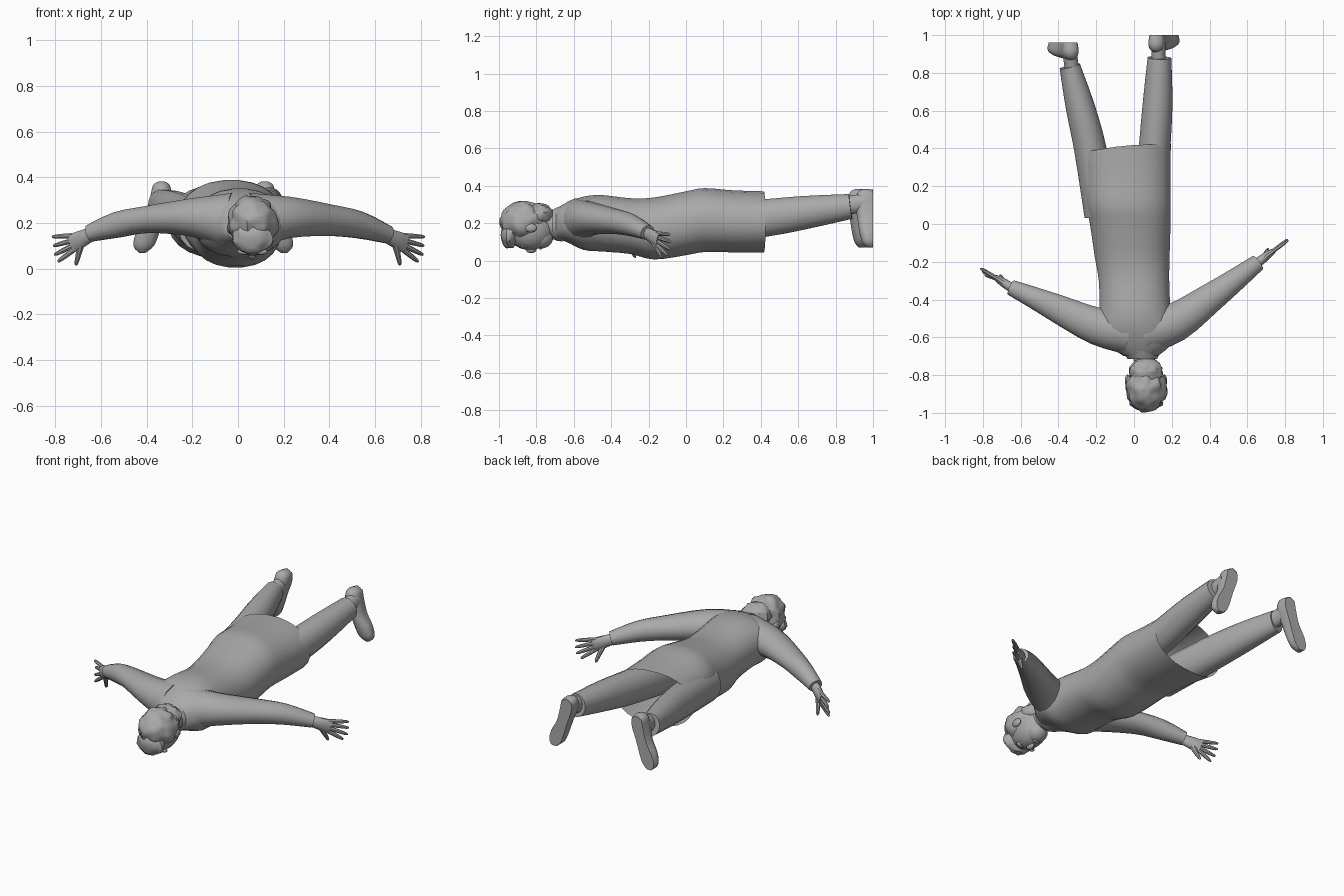
import bpy, bmesh, math
from mathutils import Vector, noise

if "Cube" in bpy.data.objects:
    bpy.data.objects.remove(bpy.data.objects["Cube"])

grey = bpy.data.materials.new("plain grey")
grey.diffuse_color = (0.4, 0.4, 0.4, 1)
grey.use_nodes = True
grey.node_tree.nodes["Principled BSDF"].inputs["Base Color"].default_value = grey.diffuse_color


def finish(name, bm, angle=40):
    bmesh.ops.recalc_face_normals(bm, faces=bm.faces)
    me = bpy.data.meshes.new(name)
    bm.to_mesh(me)
    bm.free()
    me.materials.append(grey)
    ob = bpy.data.objects.new(name, me)
    bpy.context.collection.objects.link(ob)
    bpy.ops.object.select_all(action='DESELECT')
    ob.select_set(True)
    bpy.context.view_layer.objects.active = ob
    bpy.ops.object.shade_smooth_by_angle(angle=math.radians(angle))
    return ob


def spline(rows, steps):
    """Smoothly interpolate section rows."""
    out = []
    for i in range(len(rows) - 1):
        p = [Vector(rows[min(max(j, 0), len(rows) - 1)]) for j in range(i - 1, i + 3)]
        for k in range(steps):
            t = k / steps
            out.append(p[1] + (p[2] - p[0]) * (t / 2)
                       + (p[0] * 2 - p[1] * 5 + p[2] * 4 - p[3]) * (t * t / 2)
                       + (p[1] * 3 - p[0] - p[2] * 3 + p[3]) * (t ** 3 / 2))
    return out + [Vector(rows[-1])]


def tube(rows, n=16, ref=(0, 0, 1), axis=None, steps=3, caps=(True, True), power=1.0):
    """Loft through sections (x, y, z, half width, half height)."""
    bm = bmesh.new()
    rows = spline(rows, steps)
    rings = []
    for i, r in enumerate(rows):
        c = Vector(r[:3])
        t = Vector(axis) if axis else (Vector(rows[min(i + 1, len(rows) - 1)][:3])
                                       - Vector(rows[max(i - 1, 0)][:3])).normalized()
        s = t.cross(Vector(ref)).normalized()
        u = s.cross(t)
        ring = []
        for k in range(n):
            a = 2 * math.pi * (k + 0.5) / n
            ca, sa = math.cos(a), math.sin(a)
            ring.append(bm.verts.new(c + s * (r[3] * math.copysign(abs(ca) ** power, ca))
                                     + u * (r[4] * math.copysign(abs(sa) ** power, sa))))
        rings.append(ring)
    for a, b in zip(rings, rings[1:]):
        for k in range(n):
            bm.faces.new((a[k], a[(k + 1) % n], b[(k + 1) % n], b[k]))
    if caps[0]:
        bm.faces.new(rings[0])
    if caps[1]:
        bm.faces.new(rings[-1])
    return bm


def ball(name, centre, radii, lump=0.0, u=20, v=14):
    bm = bmesh.new()
    bmesh.ops.create_uvsphere(bm, u_segments=u, v_segments=v, radius=1)
    for w in bm.verts:
        k = 1 + lump * noise.noise(w.co * 2.6)
        w.co = Vector(centre) + Vector([a * b * k for a, b in zip(w.co, radii)])
    return finish(name, bm)


# Long coat body, open at the hem, with a slit down each side
bm = tube([(.035, -.70, .195, .09, .08), (.03, -.64, .205, .165, .105),
           (.01, -.55, .20, .205, .143), (.005, -.45, .20, .19, .152),
           (0, -.30, .185, .188, .150), (-.01, -.17, .172, .20, .167),
           (-.02, 0, .20, .215, .172), (-.03, .10, .217, .226, .172),
           (-.04, .25, .21, .235, .167), (-.055, .40, .207, .252, .165)],
          n=24, axis=(0, 1, 0), caps=(True, False), power=.9)
slit = [f for f in bm.faces if len(f.verts) == 4 and f.calc_center_median().y > .1
        and abs(f.normal.x) > .9
        and max(v.co.z for v in f.verts) - min(v.co.z for v in f.verts) < .08
        and abs(f.calc_center_median().z - .21) < .012]
bmesh.ops.delete(bm, geom=slit, context='FACES')
for v in bm.verts:
    f = min(max((v.co.y - .2) / .2, 0), 1)
    v.co.y += f * (.1 * (v.co.x + .06) + .015 * (1 - abs(v.co.x + .055) / .25))
finish("coat_body", bm)

# Collar and neck
finish("collar", tube([(.045, -.715, .195, .078, .078), (.04, -.69, .195, .095, .09),
                       (.035, -.66, .20, .11, .098)], n=20, axis=(0, 1, 0), caps=(False, False)))
finish("neck", tube([(.06, -.82, .185, .06, .065), (.055, -.72, .19, .058, .068),
                     (.045, -.66, .19, .065, .07)], n=16, axis=(0, 1, 0)))

# Head: face, hair and features, looking down
ball("face", (.063, -.835, .165), (.09, .125, .108))
ball("jaw", (.062, -.775, .125), (.062, .065, .06))
ball("hair", (.065, -.872, .205), (.108, .122, .110), .16, 28, 20)
ball("hair_nape", (.062, -.785, .245), (.088, .075, .06), .16)
ball("fringe", (.063, -.945, .135), (.088, .045, .07), .16)
ball("nose", (.062, -.828, .062), (.017, .03, .022), 0, 10, 8)
ball("lips", (.062, -.778, .071), (.028, .012, .012), 0, 10, 8)
for s, side in ((-1, "left"), (1, "right")):
    ball(side + "_ear", (.063 + s * .098, -.83, .175), (.014, .034, .024), 0, 10, 8)
    ball(side + "_brow", (.063 + s * .036, -.872, .075), (.03, .012, .014), 0, 10, 8)
    ball(side + "_eye", (.063 + s * .036, -.855, .08), (.016, .012, .012), 0, 10, 8)

# Sleeves
finish("right_sleeve", tube([(.06, -.57, .21, .12, .125), (.22, -.52, .225, .105, .092),
                             (.40, -.395, .212, .08, .07), (.53, -.30, .192, .062, .06),
                             (.655, -.205, .15, .045, .04)]))
finish("left_sleeve", tube([(-.04, -.57, .21, .12, .125), (-.20, -.54, .225, .10, .085),
                            (-.40, -.45, .215, .076, .06), (-.53, -.39, .192, .058, .057),
                            (-.65, -.337, .155, .042, .038)]))


# Hands: flat upright palm, four fingers and a thumb
def hand(side, wrist, knuckle, tips, thumb):
    w, k = Vector(wrist), Vector(knuckle)
    m = w.lerp(k, .5)
    finish(side + "_palm", tube([(*w.lerp(k, -.2), .026, .028), (*m, .024, .038),
                                 (*k, .015, .042)], n=12))
    for i, tip in enumerate(tips):
        base = k + Vector((0, 0, .031 - .021 * i)) - (k - w) * .12
        tip = Vector(tip)
        finish(f"{side}_finger_{i + 1}", tube(
            [(*base, .012, .012), (*base.lerp(tip, .5), .011, .011),
             (*base.lerp(tip, .9), .008, .008), (*tip, .002, .002)], n=8, steps=2))
    a, t = m + Vector((0, 0, -.02)), Vector(thumb)
    finish(side + "_thumb", tube([(*a, .018, .018), (*a.lerp(t, .5), .013, .013),
                                  (*a.lerp(t, .9), .009, .009), (*t, .002, .002)],
                                 n=8, ref=(0, 1, 0), steps=2))


hand("right", (.645, -.212, .148), (.735, -.145, .11),
     [(.818, -.085, .14), (.815, -.08, .10), (.812, -.085, .06), (.79, -.10, .03)],
     (.71, -.13, .015))
hand("left", (-.645, -.34, .15), (-.73, -.285, .11),
     [(-.815, -.235, .14), (-.81, -.235, .10), (-.805, -.25, .06), (-.79, -.27, .03)],
     (-.71, -.27, .015))

# Trouser legs and ankles
finish("left_trouser", tube([(-.17, .05, .19, .095, .11), (-.232, .40, .225, .087, .102),
                             (-.285, .62, .255, .078, .088), (-.34, .835, .28, .056, .068)]))
finish("right_trouser", tube([(.08, .05, .19, .09, .11), (.11, .42, .228, .085, .102),
                              (.125, .64, .258, .08, .09), (.135, .88, .29, .064, .068)]))
finish("left_ankle", tube([(-.325, .79, .28, .038, .05), (-.342, .92, .305, .04, .052)], n=12))
finish("right_ankle", tube([(.13, .83, .29, .038, .05), (.13, .96, .31, .04, .052)], n=12))


# Shoes hanging toe down and turned outward, with flat soles
def shoe(side, x, out, sole):
    rows = [(0, -.04, .383, .012, .015), (0, -.042, .365, .038, .042),
            (.005, -.045, .31, .046, .052), (.03, -.04, .23, .042, .045),
            (.06, -.035, .16, .052, .040), (.078, -.028, .10, .046, .032),
            (.084, -.022, .07, .014, .015)]
    bm = tube([(x + out * a, sole + b, c, d, e) for a, b, c, d, e in rows],
              ref=(0, 1, 0), axis=(0, 0, -1))
    for v in bm.verts:
        if v.co.y > sole - .02:
            v.co.y = sole
    finish(side + "_shoe", bm, 45)


shoe("left", -.335, -1, .96)
shoe("right", .118, 1, 1.0)
